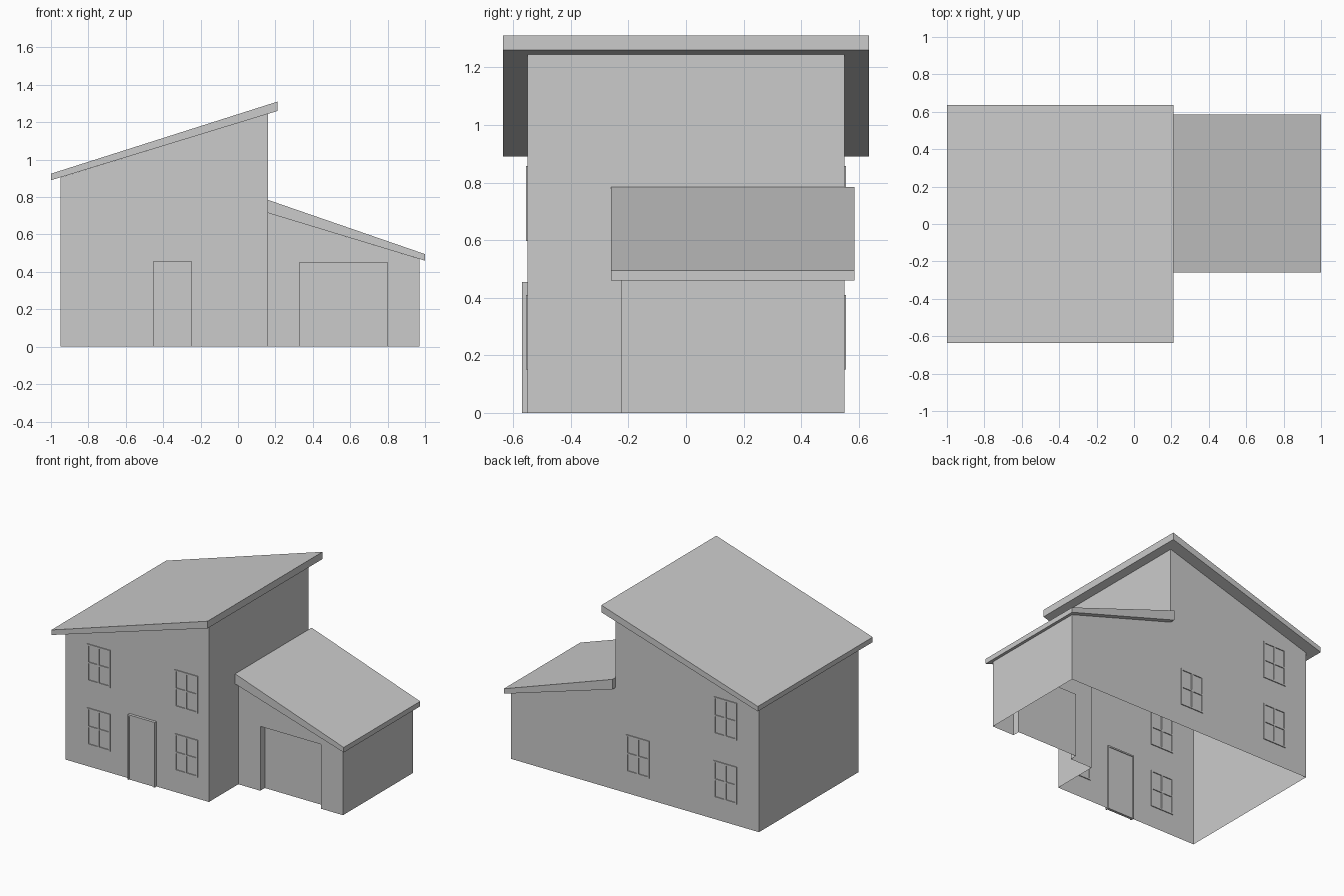
import bpy, bmesh

if "Cube" in bpy.data.objects:
    bpy.data.objects.remove(bpy.data.objects["Cube"])

def make(name, polys, weld=True):
    """Object from polygons given as lists of 3D points."""
    bm = bmesh.new()
    for p in polys:
        bm.faces.new([bm.verts.new(v) for v in p])
    if weld:
        bmesh.ops.remove_doubles(bm, verts=bm.verts, dist=1e-5)
    bmesh.ops.recalc_face_normals(bm, faces=bm.faces)
    me = bpy.data.meshes.new(name)
    bm.to_mesh(me)
    bm.free()
    ob = bpy.data.objects.new(name, me)
    bpy.context.collection.objects.link(ob)
    return ob

def prism(profile, y0, y1):
    """Polygons of an xz profile extruded along y."""
    n = len(profile)
    a = [(x, y0, z) for x, z in profile]
    b = [(x, y1, z) for x, z in profile]
    return [a, b[::-1]] + [[a[i], b[i], b[(i + 1) % n], a[(i + 1) % n]] for i in range(n)]

def box(x0, x1, y0, y1, z0, z1):
    return prism([(x0, z0), (x1, z0), (x1, z1), (x0, z1)], y0, y1)

def on_y(y, pts):
    return [(x, y, z) for x, z in pts]

def on_x(x, pts):
    return [(x, y, z) for y, z in pts]

L, M, R = -0.95, 0.16, 0.97            # house left, house right, garage right
F, G, B = -0.55, -0.225, 0.55          # house front, garage front, shared back
ZL, ZM, GM, GR = 0.905, 1.245, 0.715, 0.469   # wall top heights

# Open-bottomed wall shell, house and garage joined inside
make("walls", [
    on_y(F, [(L, 0), (M, 0), (M, ZM), (L, ZL)]),
    on_y(B, [(L, 0), (L, ZL), (M, ZM), (M, GM), (R, GR), (R, 0)]),
    on_x(L, [(F, 0), (F, ZL), (B, ZL), (B, 0)]),
    on_x(M, [(F, 0), (G, 0), (G, GM), (B, GM), (B, ZM), (F, ZM)]),
    on_x(R, [(G, 0), (B, 0), (B, GR), (G, GR)]),
    on_y(G, [(M, 0), (.33, 0), (.33, .45), (.80, .45), (.80, 0), (R, 0), (R, GR), (M, GM)]),
])

# Recessed garage door with its jambs and header
D = G + 0.05
make("garage_door", [
    on_y(D, [(.33, 0), (.80, 0), (.80, .45), (.33, .45)]),
    on_x(.33, [(G, 0), (D, 0), (D, .45), (G, .45)]),
    on_x(.80, [(G, 0), (G, .45), (D, .45), (D, 0)]),
    [(.33, G, .45), (.33, D, .45), (.80, D, .45), (.80, G, .45)],
])

# Sloping roofs
make("main_roof", prism([(-1, .89), (.21, 1.26), (.21, 1.31), (-1, .925)], -.635, .635))
make("garage_roof", prism([(M, GM), (1, .46), (1, .495), (M, .785)], -.26, .585))

# Front door: thin frame around a set-back panel
door = box(-.455, -.447, -.57, -.54, 0, .455) + box(-.253, -.245, -.57, -.54, 0, .455)
door += box(-.447, -.253, -.57, -.54, .445, .455)
make("front_door_frame", door, weld=False)
make("front_door", box(-.447, -.253, -.563, -.545, 0, .445))

# Windows: two by two panes outlined by thin bars
def window(name, x, z, y):
    y0, y1 = y - .006, y + .006
    bars = []
    for dx in (0, .083, .168):
        bars += box(x + dx, x + dx + .012, y0, y1, z, z + .26)
    for dz in (0, .125, .25):
        for dx in (.012, .095):
            w = .071 if dx < .05 else .073
            bars += box(x + dx, x + dx + w, y0, y1, z + dz, z + dz + .01)
    make(name, bars, weld=False)

for i, (x, z) in enumerate([(-.78, .15), (-.78, .597), (-.103, .15), (-.103, .597)]):
    window(f"front_window_{i + 1}", x, z, F)
for i, (x, z) in enumerate([(-.78, .15), (-.78, .597), (-.103, .15)]):
    window(f"back_window_{i + 1}", x, z, B)
